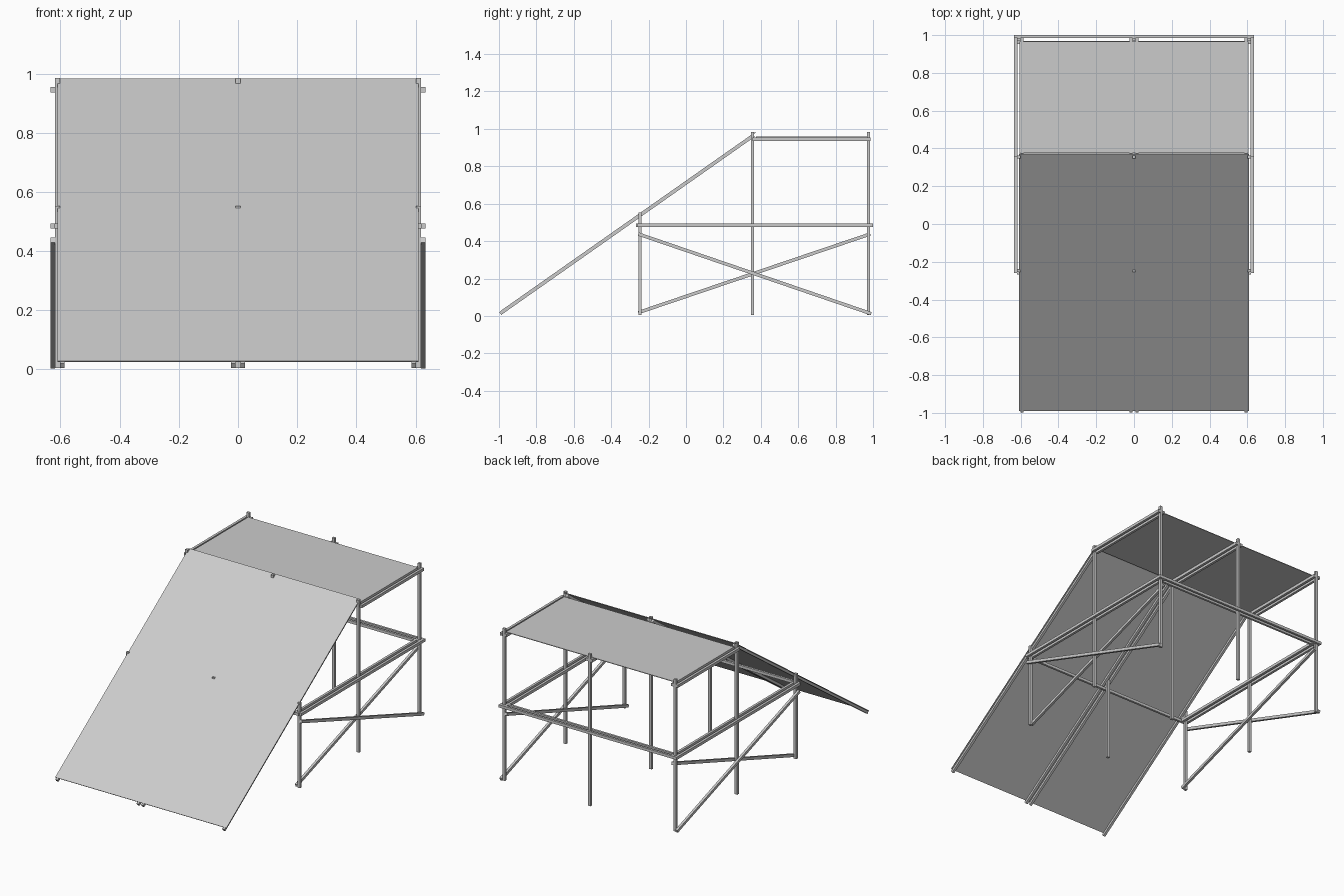
import bpy
from mathutils import Vector

cube = bpy.data.objects.get("Cube")
if cube:
    bpy.data.objects.remove(cube, do_unlink=True)

grey = bpy.data.materials.new("plain_grey")
grey.use_nodes = True
COLOR = (0.6, 0.6, 0.6, 1)
grey.diffuse_color = COLOR
grey.node_tree.nodes["Principled BSDF"].inputs["Base Color"].default_value = COLOR


def beam(name, start, end, width=0.016, height=0.018):
    """Square-cut bar between two points; width lies level, height stands upright."""
    start, end = Vector(start), Vector(end)
    along = (end - start).normalized()
    up = Vector((0, 1, 0)) if abs(along.z) > 0.99 else Vector((0, 0, 1))
    side = along.cross(up).normalized() * width / 2
    top = side.cross(along).normalized() * height / 2
    ring = [side + top, top - side, -side - top, side - top]
    verts = [p + r for p in (start, end) for r in ring]
    faces = [(3, 2, 1, 0), (4, 5, 6, 7)]
    faces += [(i, (i + 1) % 4, (i + 1) % 4 + 4, i + 4) for i in range(4)]
    mesh = bpy.data.meshes.new(name)
    mesh.from_pydata(verts, [], faces)
    mesh.materials.append(grey)
    mesh.validate()
    obj = bpy.data.objects.new(name, mesh)
    bpy.context.collection.objects.link(obj)
    return obj


SIDE = 0.61            # x of the outer posts
STEP = 0.016           # offset of a rail clamped beside a post
FRONT, MIDDLE, BACK = -0.245, 0.355, 0.977
RAIL_Z, DECK_Z = 0.485, 0.945

# Posts: three rows of three
for row, y, top in (("front", FRONT, 0.553), ("middle", MIDDLE, 0.984), ("back", BACK, 0.984)):
    for label, x in (("right", -SIDE), ("centre", 0), ("left", SIDE)):
        beam(f"{row}_{label}_post", (x, y, 0.005), (x, y, top), 0.018, 0.016)

# Deck joists and middle rails, clamped in pairs around the posts
for label, x in (("right", -SIDE), ("centre", 0), ("left", SIDE)):
    for half, dx in (("a", -STEP), ("b", STEP)):
        beam(f"{label}_deck_joist_{half}", (x + dx, MIDDLE, DECK_Z), (x + dx, 0.987, DECK_Z))
        if x:
            beam(f"{label}_rail_{half}", (x + dx, -0.26, RAIL_Z), (x + dx, 1, RAIL_Z))
for half, dy in (("a", -STEP), ("b", STEP)):
    beam(f"back_rail_{half}", (-0.62, BACK + dy, RAIL_Z), (0.62, BACK + dy, RAIL_Z), 0.014)
beam("front_rail", (-0.62, FRONT - STEP, RAIL_Z), (0.62, FRONT - STEP, RAIL_Z), 0.014)

# Crossed braces: one outside the posts, one inside
for label, s in (("right", -1), ("left", 1)):
    outer, inner = s * (SIDE + STEP), s * (SIDE - STEP)
    beam(f"{label}_outer_brace", (outer, -0.255, 0.438), (outer, 0.99, 0.012))
    beam(f"{label}_inner_brace", (inner, -0.255, 0.018), (inner, 0.985, 0.438))

# Ramp beams under the sloping panel
for label, x in (("right", -SIDE + STEP), ("centre_a", -STEP), ("centre_b", STEP), ("left", SIDE - STEP)):
    beam(f"{label}_ramp_beam", (x, -0.993, 0.013), (x, 0.362, 0.965))

# Thin panels
beam("ramp_panel", (0, -0.988, 0.027), (0, 0.372, 0.982), 1.22, 0.004)
beam("deck_panel", (0, 0.375, DECK_Z + 0.011), (0, 0.967, DECK_Z + 0.011), 1.21, 0.004)
